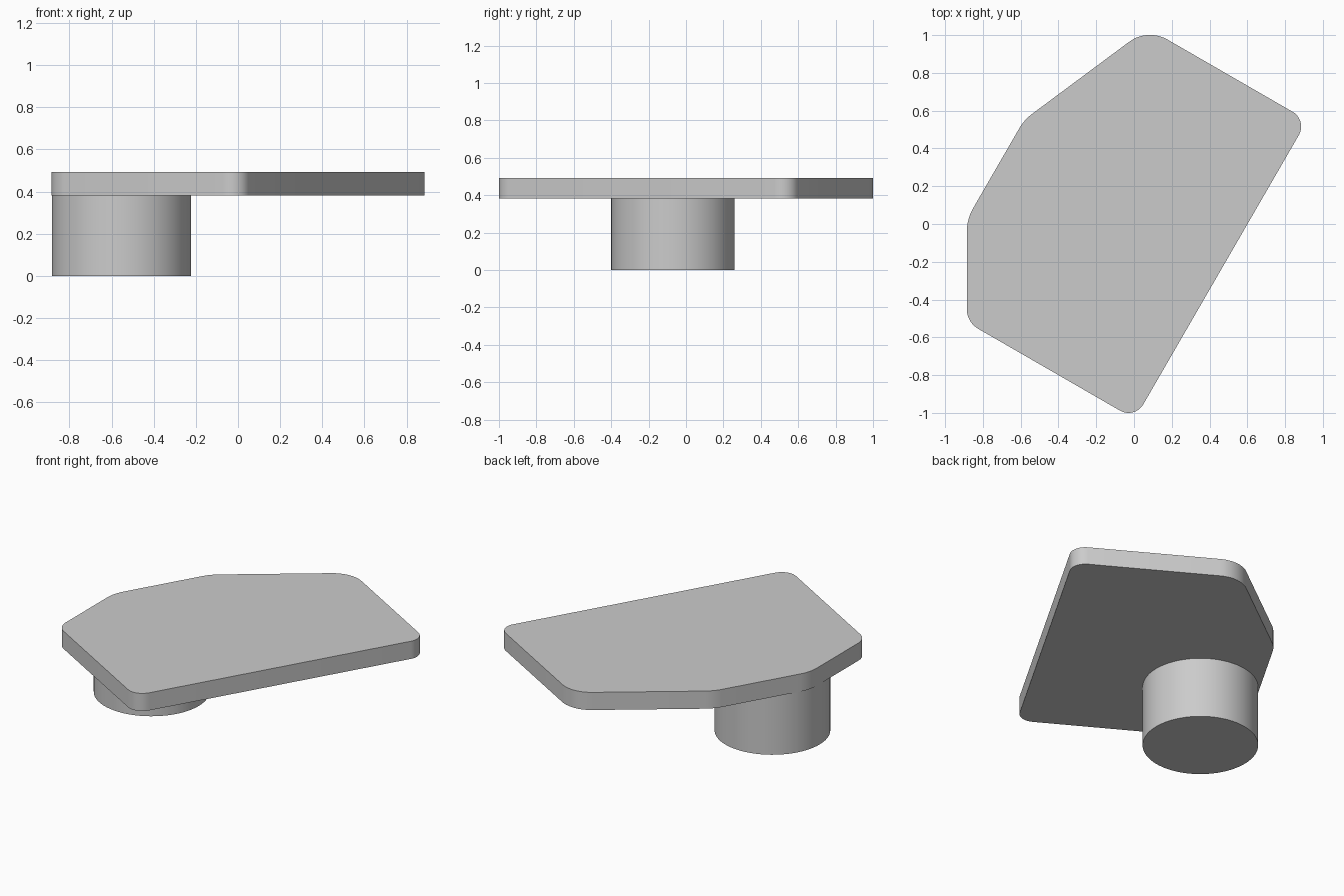
import bpy, bmesh, math
from mathutils import Vector

cube = bpy.data.objects.get("Cube")
if cube:
    bpy.data.objects.remove(cube, do_unlink=True)

grey = bpy.data.materials.new("light_grey")
grey.use_nodes = True
grey.diffuse_color = (0.6, 0.6, 0.6, 1)
grey.node_tree.nodes["Principled BSDF"].inputs["Base Color"].default_value = grey.diffuse_color


def fillet(prev, corner, nxt, radius, steps=10):
    """Points of the arc that rounds one convex corner."""
    a, b = (prev - corner).normalized(), (nxt - corner).normalized()
    half = math.acos(a.dot(b)) / 2
    centre = corner + (a + b).normalized() * (radius / math.sin(half))
    start = corner + a * (radius / math.tan(half)) - centre
    sweep = math.pi - 2 * half
    arc = []
    for i in range(steps + 1):
        t = sweep * i / steps
        arc.append(centre + Vector((start.x * math.cos(t) - start.y * math.sin(t),
                                    start.x * math.sin(t) + start.y * math.cos(t))))
    return arc


def extruded(name, outline, bottom, top):
    """Solid slab from a flat outline, with smooth sides and sharp rims."""
    bm = bmesh.new()
    face = bm.faces.new([bm.verts.new((p.x, p.y, bottom)) for p in outline])
    res = bmesh.ops.extrude_face_region(bm, geom=[face])
    verts = [v for v in res["geom"] if isinstance(v, bmesh.types.BMVert)]
    bmesh.ops.translate(bm, verts=verts, vec=(0, 0, top - bottom))
    bmesh.ops.recalc_face_normals(bm, faces=bm.faces)
    mesh = bpy.data.meshes.new(name)
    bm.to_mesh(mesh)
    bm.free()
    obj = bpy.data.objects.new(name, mesh)
    bpy.context.collection.objects.link(obj)
    mesh.materials.append(grey)
    bpy.ops.object.select_all(action='DESELECT')
    obj.select_set(True)
    bpy.context.view_layer.objects.active = obj
    bpy.ops.object.shade_smooth_by_angle(angle=math.radians(30))


# Plate: six corners (x, y, rounding radius), counter-clockwise
corners = [(0.004, -1.033, 0.09), (0.918, 0.549, 0.09), (0.072, 1.037, 0.185),
           (-0.581, 0.552, 0.25), (-0.885, 0.026, 0.25), (-0.885, -0.52, 0.12)]
points = [Vector((x, y)) for x, y, r in corners]
outline = []
for i, (x, y, r) in enumerate(corners):
    outline += fillet(points[i - 1], points[i], points[(i + 1) % len(points)], r)
extruded("top_plate", outline, 0.382, 0.493)

# Round post under the plate, flush with its left edges
sides = 64
circle = [Vector((-0.553 + 0.33 * math.cos(math.tau * i / sides),
                  -0.07 + 0.33 * math.sin(math.tau * i / sides))) for i in range(sides)]
extruded("round_post", circle, 0, 0.382)
